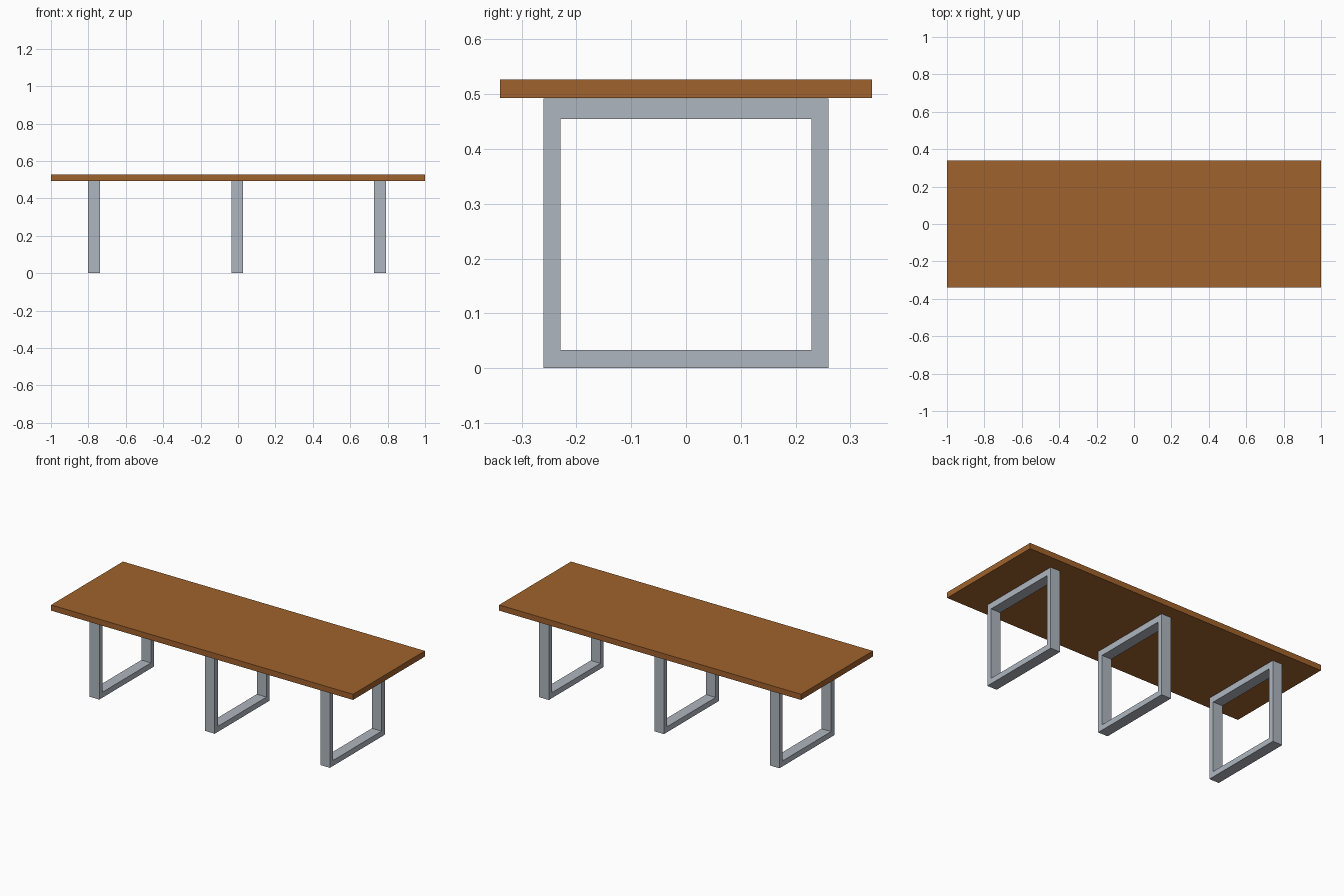
import bpy, bmesh

if "Cube" in bpy.data.objects:
    bpy.data.objects.remove(bpy.data.objects["Cube"])


def make_material(name, color):
    mat = bpy.data.materials.new(name)
    mat.diffuse_color = (*color, 1.0)
    mat.use_nodes = True
    mat.node_tree.nodes["Principled BSDF"].inputs["Base Color"].default_value = mat.diffuse_color
    return mat


def add_object(name, bm, mat):
    bmesh.ops.recalc_face_normals(bm, faces=bm.faces)
    mesh = bpy.data.meshes.new(name)
    bm.to_mesh(mesh)
    bm.free()
    mesh.materials.append(mat)
    obj = bpy.data.objects.new(name, mesh)
    bpy.context.collection.objects.link(obj)
    return obj


wood = make_material("brown wood", (0.352, 0.122, 0.026))
steel = make_material("grey steel", (0.429, 0.468, 0.521))

TOP_Z, UNDER_Z = 0.527, 0.493

# Tabletop: one flat slab
bm = bmesh.new()
bmesh.ops.create_cube(bm, size=1.0)
bmesh.ops.scale(bm, vec=(2.0, 0.68, TOP_Z - UNDER_Z), verts=bm.verts)
bmesh.ops.translate(bm, vec=(0, 0, (TOP_Z + UNDER_Z) / 2), verts=bm.verts)
add_object("tabletop", bm, wood)


def rectangle(bm, x, half_y, z0, z1):
    corners = [(-half_y, z0), (half_y, z0), (half_y, z1), (-half_y, z1)]
    return [bm.verts.new((x, y, z)) for y, z in corners]


# Leg frames: a rectangular ring in the yz plane, extruded along x
def leg_frame(name, x, width=0.064):
    bm = bmesh.new()
    outer = rectangle(bm, x - width / 2, 0.26, 0.0, 0.492)
    inner = rectangle(bm, x - width / 2, 0.229, 0.033, 0.455)
    ring = []
    for i in range(4):
        j = (i + 1) % 4
        ring.append(bm.faces.new((outer[i], outer[j], inner[j], inner[i])))
    result = bmesh.ops.extrude_face_region(bm, geom=ring, use_keep_orig=True)
    moved = [g for g in result["geom"] if isinstance(g, bmesh.types.BMVert)]
    bmesh.ops.translate(bm, vec=(width, 0, 0), verts=moved)
    add_object(name, bm, steel)


for side, x in (("left", -0.769), ("middle", -0.004), ("right", 0.759)):
    leg_frame(side + "_leg_frame", x)
